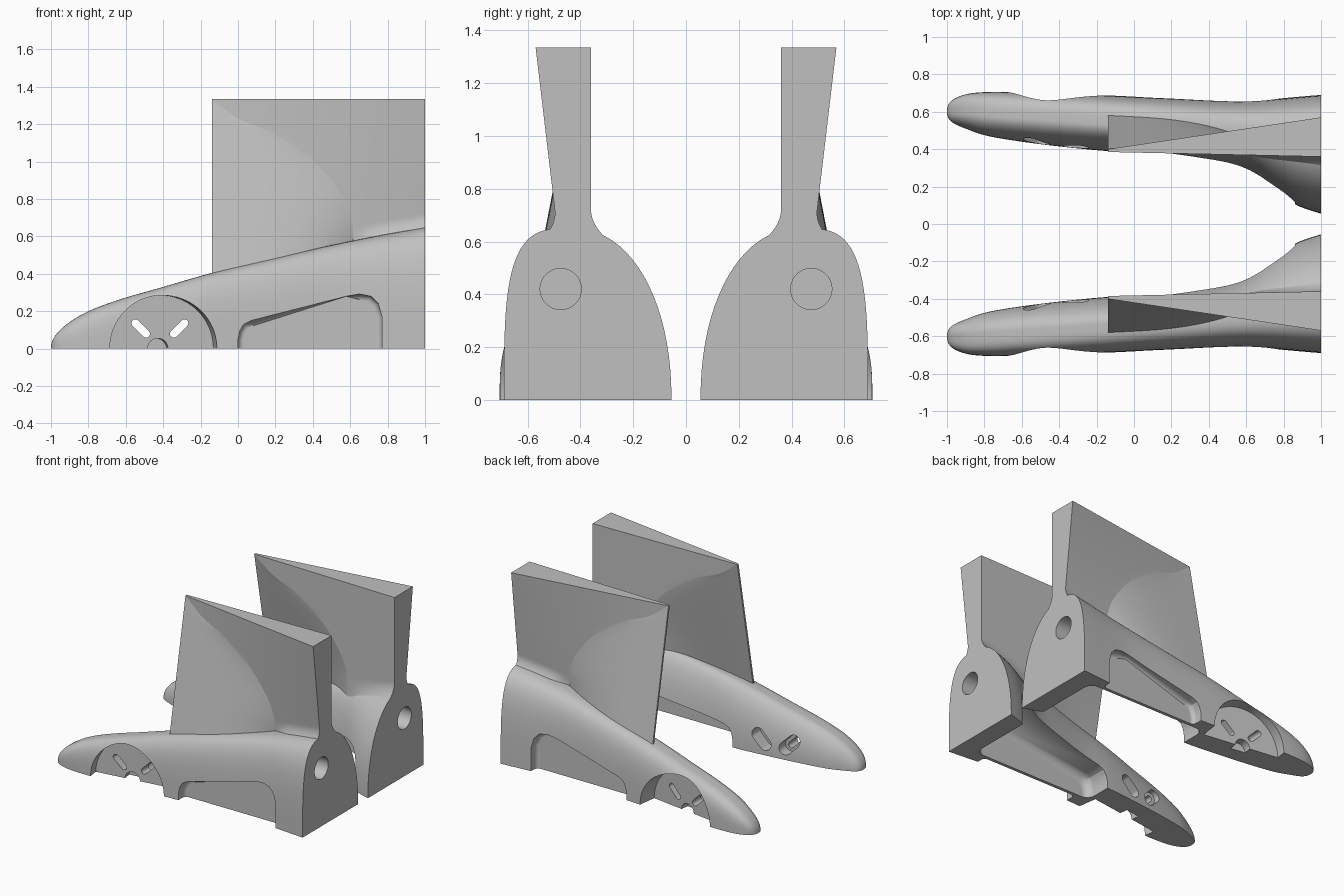
import bpy, bmesh, math
from mathutils import Matrix

if "Cube" in bpy.data.objects:
    bpy.data.objects.remove(bpy.data.objects["Cube"])

grey = bpy.data.materials.new("plain grey")
grey.use_nodes = True
grey.diffuse_color = (0.53, 0.53, 0.53, 1)
grey.node_tree.nodes["Principled BSDF"].inputs["Base Color"].default_value = (0.53, 0.53, 0.53, 1)


def curve(*pts):
    """Smooth function through (input, value) points."""
    def slope(i):
        a, b = pts[max(i - 1, 0)], pts[min(i + 1, len(pts) - 1)]
        return (b[1] - a[1]) / (b[0] - a[0])

    def f(x):
        x = min(max(x, pts[0][0]), pts[-1][0])
        i = 0
        while i < len(pts) - 2 and x > pts[i + 1][0]:
            i += 1
        (xa, ya), (xb, yb) = pts[i], pts[i + 1]
        h = xb - xa
        t = (x - xa) / h
        s = t * t * (3 - 2 * t)
        return (ya + (yb - ya) * s + h * t * (1 - t) * ((1 - t) * slope(i) - t * slope(i + 1)))
    return f


def rounded(*pts):
    """Curve along the body that gives a blunt nose."""
    f = curve(*[(math.sqrt(x + 1), v) for x, v in pts])
    return lambda x: f(math.sqrt(max(x + 1, 0)))


def make(name, bm):
    bmesh.ops.remove_doubles(bm, verts=bm.verts, dist=0.00005)
    bmesh.ops.recalc_face_normals(bm, faces=bm.faces)
    mesh = bpy.data.meshes.new(name)
    bm.to_mesh(mesh)
    bm.free()
    ob = bpy.data.objects.new(name, mesh)
    bpy.context.collection.objects.link(ob)
    mesh.materials.append(grey)
    return ob


def activate(ob):
    bpy.ops.object.select_all(action='DESELECT')
    ob.select_set(True)
    bpy.context.view_layer.objects.active = ob


def finish(ob, angle):
    """Sharp-edge smoothing, clean shading and the opposite copy."""
    activate(ob)
    bpy.ops.object.shade_smooth_by_angle(angle=math.radians(angle))
    m = ob.modifiers.new("opposite_side", 'MIRROR')
    m.use_axis = (False, True, False)
    m.use_mirror_merge = False
    ob.modifiers.new("even_shading", 'WEIGHTED_NORMAL').keep_sharp = True


def prism(outline, a, b, along_x=False, fillet=0):
    """Outline extruded from a to b along y or x; the end at a can be rounded."""
    bm = bmesh.new()
    def put(p, d):
        return bm.verts.new((d, p[0], p[1]) if along_x else (p[0], d, p[1]))
    lo = [put(p, a) for p in outline]
    hi = [put(p, b) for p in outline]
    cap = bm.faces.new(lo)
    bm.faces.new(hi[::-1])
    n = len(lo)
    for i in range(n):
        j = (i + 1) % n
        bm.faces.new((lo[i], hi[i], hi[j], lo[j]))
    if fillet:
        bmesh.ops.bevel(bm, geom=list(cap.edges), offset=fillet, segments=5, profile=0.5, affect='EDGES')
    return make("cutter", bm)


def circle(cx, cz, r, n=48):
    return [(cx + r * math.cos(2 * math.pi * i / n), cz + r * math.sin(2 * math.pi * i / n)) for i in range(n)]


def slot(cx, cz, tilt, r, half=0.04):
    pts = []
    for i in range(24):
        a = 2 * math.pi * (i + 0.5) / 24
        u = r * math.cos(a) + math.copysign(half, math.cos(a))
        v = r * math.sin(a)
        pts.append((cx + u * math.cos(tilt) - v * math.sin(tilt), cz + u * math.sin(tilt) + v * math.cos(tilt)))
    return pts


def arch(start, end):
    """Sloping arch outline between two positions."""
    return [(start, -.2), (start, .05), (start + .01, .095), (start + .03, .13), (start + .07, .15),
            (end - .19, .28), (end - .12, .292), (end - .06, .28), (end - .02, .24), (end, .17), (end, -.2)]


# Body guide curves along its length
top = rounded((-1, .005), (-.98, .065), (-.9, .142), (-.8, .2), (-.6, .273),
              (-.4, .33), (-.14, .405), (.2, .485), (.6, .575), (1, .65))
outer = rounded((-1, .605), (-.98, .655), (-.9, .693), (-.8, .705), (-.65, .705),
                (-.2, .69), (.2, .672), (.6, .66), (1, .69))
inner = rounded((-1, .595), (-.98, .55), (-.9, .51), (-.8, .475), (-.6, .44), (-.4, .415),
                (-.14, .39), (.1, .38), (.4, .335), (.55, .3), (.65, .25), (.75, .175), (.87, .1), (1, .055))
ridge = rounded((-1, .6), (-.8, .58), (-.14, .53), (1, .43))

# Body: dome-shaped sections lofted from nose to tail
bm = bmesh.new()
rings, SEG = [], 40
for k in range(65):
    x = -1 + 2 * (k / 64) ** 1.8
    c, h = ridge(x), top(x)
    ring = []
    for i in range(SEG + 1):
        a = math.pi * i / SEG
        co, si = math.cos(a), max(math.sin(a), 0)
        n, w = (3.6, outer(x) - c) if co > 0 else (2.12, c - inner(x))
        y = c + math.copysign(w * abs(co) ** (2 / n), co)
        z = h * si ** (2 / n) if 0 < i < SEG else 0
        ring.append(bm.verts.new((x, y, z)))
    rings.append(ring)
for r, s in zip(rings, rings[1:]):
    for i in range(SEG + 1):
        j = (i + 1) % (SEG + 1)
        bm.faces.new((r[i], r[j], s[j], s[i]))
bm.faces.new(rings[0])
bm.faces.new(rings[-1])
body = make("pod_body", bm)

# Tilted round recess with its hub notch
disc = prism(circle(-.4, 0, .285, 72), .59, .9)
hub = prism(circle(-.415, 0, .055), .53, .7)
tilt = Matrix.Translation((-.4, .69, 0)) @ Matrix.Rotation(-.14, 4, 'Z') @ Matrix.Translation((.4, -.69, 0))
for cut in (disc, hub):
    cut.data.transform(tilt)

# Slots widened on the inner side, arches leaving a thin web, tail hole
cutters = [disc, hub,
           prism(arch(0, .77), .605, .9, fillet=.03),
           prism(arch(-.1, .86), .582, -.1, fillet=.06),
           prism(circle(.475, .42, .078), .62, 1.2, True)]
for x, turn in ((-.52, -math.pi / 4), (-.315, math.pi / 4)):
    cutters.append(prism(slot(x, .108, turn, .021), .2, .8))
    cutters.append(prism(slot(x, .108, turn, .045), .2, .5))
for cut in cutters:
    activate(body)
    m = body.modifiers.new("cut", 'BOOLEAN')
    m.operation = 'DIFFERENCE'
    m.solver = 'EXACT'
    m.object = cut
    bpy.ops.object.modifier_apply(modifier=m.name)
    bpy.data.objects.remove(cut)
finish(body, 28)

# Fin: flat wedge behind a curved crease, thin flared blade in front of it
FRONT, HIGH = -.14, 1.335
crease = curve((.3, .61), (.6, .615), (.7, .605), (.82, .555), (1, .41), (1.15, .2), (1.22, .02), (HIGH, FRONT))


def wedge(x, z):
    t = (x - FRONT) / (1 - FRONT)
    return .385 - .025 * t, .4 + .17 * t - .118 * t * (HIGH - z)


def fin_point(s, v):
    """s from -1 (leading edge) through 0 (crease) to 1 (tail)."""
    x = 0.5
    for _ in range(12):
        base = top(x) - .08
        z = base + (HIGH - base) * v ** 1.5
        xc = crease(z)
        x = xc + (1 - xc) * s if s > 0 else xc + (xc - FRONT) * s
    if s > 0:
        lo, hi = wedge(x, z)
        d = min(max(1 - (z - top(x) + .02) / .09, 0), 1.6)
        flare = .04 * d * d
        return x, lo - flare * s, hi + flare * min(1, (x - xc) / .12), z
    lo, hi = wedge(xc, z)
    lead = .4 + .1935 * (HIGH - z)
    y = hi + (lead - hi) * (1 - (1 + s) ** 3.5)
    thick = (hi - lo) * (1 + s) - .015 * s
    return x, y - thick, y, z


bm = bmesh.new()
cols = [-1 + i / 24 for i in range(24)] + [i / 12 for i in range(13)]
ROWS = 64
ins, outs = [], []
for s in cols:
    pts = [fin_point(s, j / ROWS) for j in range(ROWS + 1)]
    ins.append([bm.verts.new((x, a, z)) for x, a, b, z in pts])
    outs.append([bm.verts.new((x, b, z)) for x, a, b, z in pts])
last = len(cols) - 1
for i in range(last):
    for j in range(ROWS):
        for g in (ins, outs):
            bm.faces.new((g[i][j], g[i + 1][j], g[i + 1][j + 1], g[i][j + 1]))
    for j in (0, ROWS):
        bm.faces.new((ins[i][j], ins[i + 1][j], outs[i + 1][j], outs[i][j]))
for i in (0, last):
    for j in range(ROWS):
        bm.faces.new((ins[i][j], ins[i][j + 1], outs[i][j + 1], outs[i][j]))
fin = make("upright_fin", bm)
finish(fin, 10)
